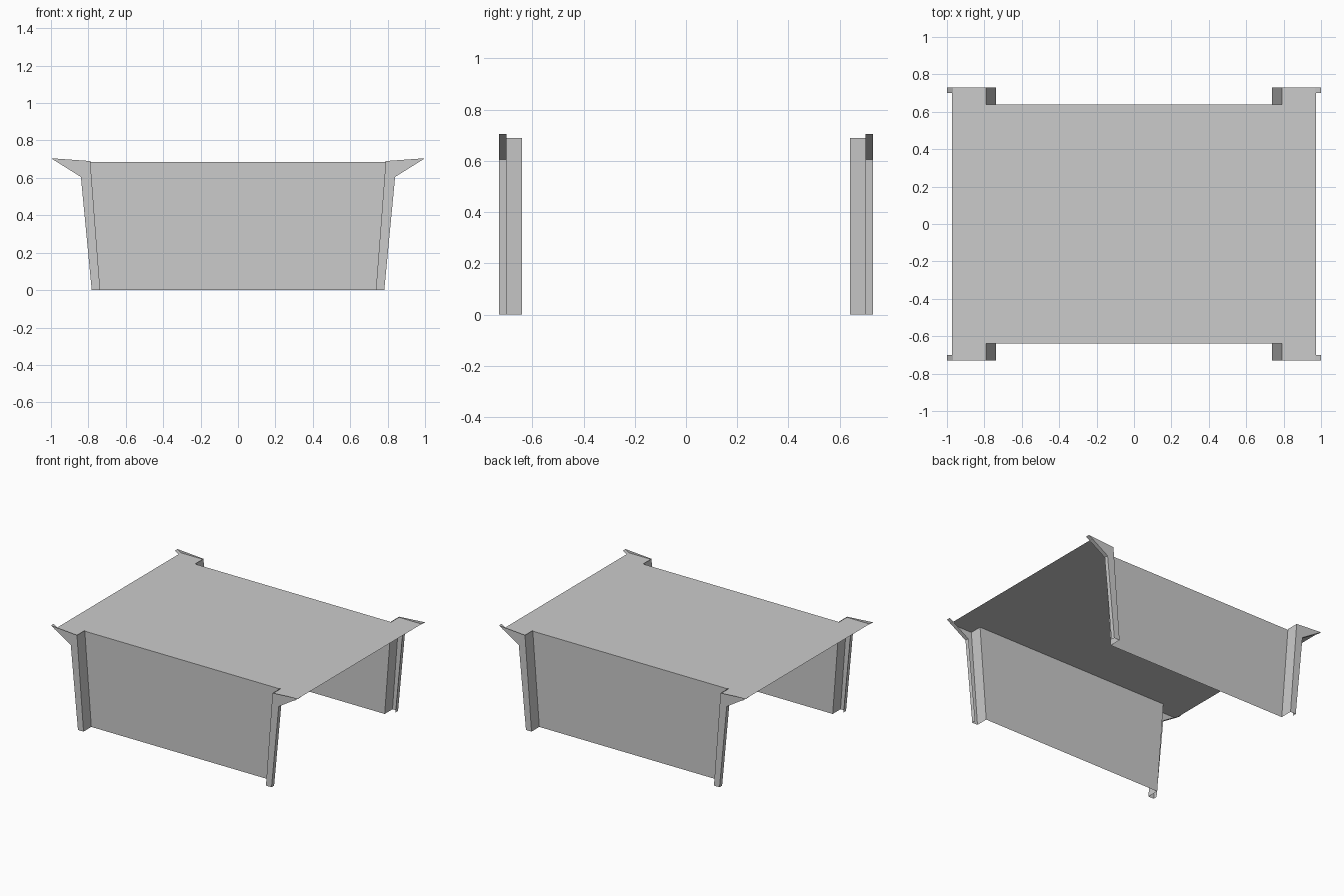
import bpy
import bmesh

if "Cube" in bpy.data.objects:
    bpy.data.objects.remove(bpy.data.objects["Cube"], do_unlink=True)

# Single flat colour
grey = bpy.data.materials.new("mid_grey")
grey.use_nodes = True
colour = (0.6, 0.6, 0.6, 1)
grey.diffuse_color = colour
grey.node_tree.nodes["Principled BSDF"].inputs["Base Color"].default_value = colour

WALL_Y, LIP_Y, FRONT_Y = 0.64, 0.70, 0.73
TOP_Z = 0.685

# Slanted edges of a corner post, as (x, z)
INNER = [(0.737, 0), (0.79, 0.69)]
OUTER = [(0.782, 0), (0.84, 0.605), (1.0, 0.705)]


def make_sheet(name, polygons):
    """Thin sheet object from a list of 3D polygons."""
    bm = bmesh.new()
    for points in polygons:
        bm.faces.new([bm.verts.new(p) for p in points])
    bmesh.ops.remove_doubles(bm, verts=bm.verts, dist=0.0001)
    bmesh.ops.recalc_face_normals(bm, faces=bm.faces)
    mesh = bpy.data.meshes.new(name)
    bm.to_mesh(mesh)
    bm.free()
    mesh.materials.append(grey)
    obj = bpy.data.objects.new(name, mesh)
    bpy.context.collection.objects.link(obj)
    return obj


def strip(path, y0, y1):
    """Ribbon of quads following an x-z path between two depths."""
    return [[(a[0], y0, a[1]), (b[0], y0, b[1]), (b[0], y1, b[1]), (a[0], y1, a[1])]
            for a, b in zip(path, path[1:])]


def corner_post(name, sx, sy):
    """Folded post: inner web, face plate with flared top, outer return."""
    plate = [(x, FRONT_Y, z) for x, z in INNER[:1] + OUTER + INNER[1:]]
    faces = [plate] + strip(INNER, WALL_Y, FRONT_Y) + strip(OUTER, FRONT_Y, LIP_Y)
    return make_sheet(name, [[(x * sx, y * sy, z) for x, y, z in f] for f in faces])


# Long side walls and the four corner posts
for side, sy in (("front", -1), ("back", 1)):
    (xb, zb), (xt, _) = INNER
    make_sheet(side + "_wall", [[(-xb, sy * WALL_Y, zb), (xb, sy * WALL_Y, zb),
                                 (xt, sy * WALL_Y, TOP_Z), (-xt, sy * WALL_Y, TOP_Z)]])
    for hand, sx in (("left", 1), ("right", -1)):
        corner_post(side + "_" + hand + "_post", sx, sy)

# Top sheet: middle span plus wider ends reaching the post faces
xi, xo = INNER[1][0], 0.972
top = [[(-xi, -WALL_Y, TOP_Z), (xi, -WALL_Y, TOP_Z), (xi, WALL_Y, TOP_Z), (-xi, WALL_Y, TOP_Z)]]
for s in (-1, 1):
    top.append([(s * xi, -FRONT_Y, TOP_Z), (s * xo, -FRONT_Y, TOP_Z), (s * xo, FRONT_Y, TOP_Z),
                (s * xi, FRONT_Y, TOP_Z), (s * xi, WALL_Y, TOP_Z), (s * xi, -WALL_Y, TOP_Z)])
make_sheet("top_sheet", top)
